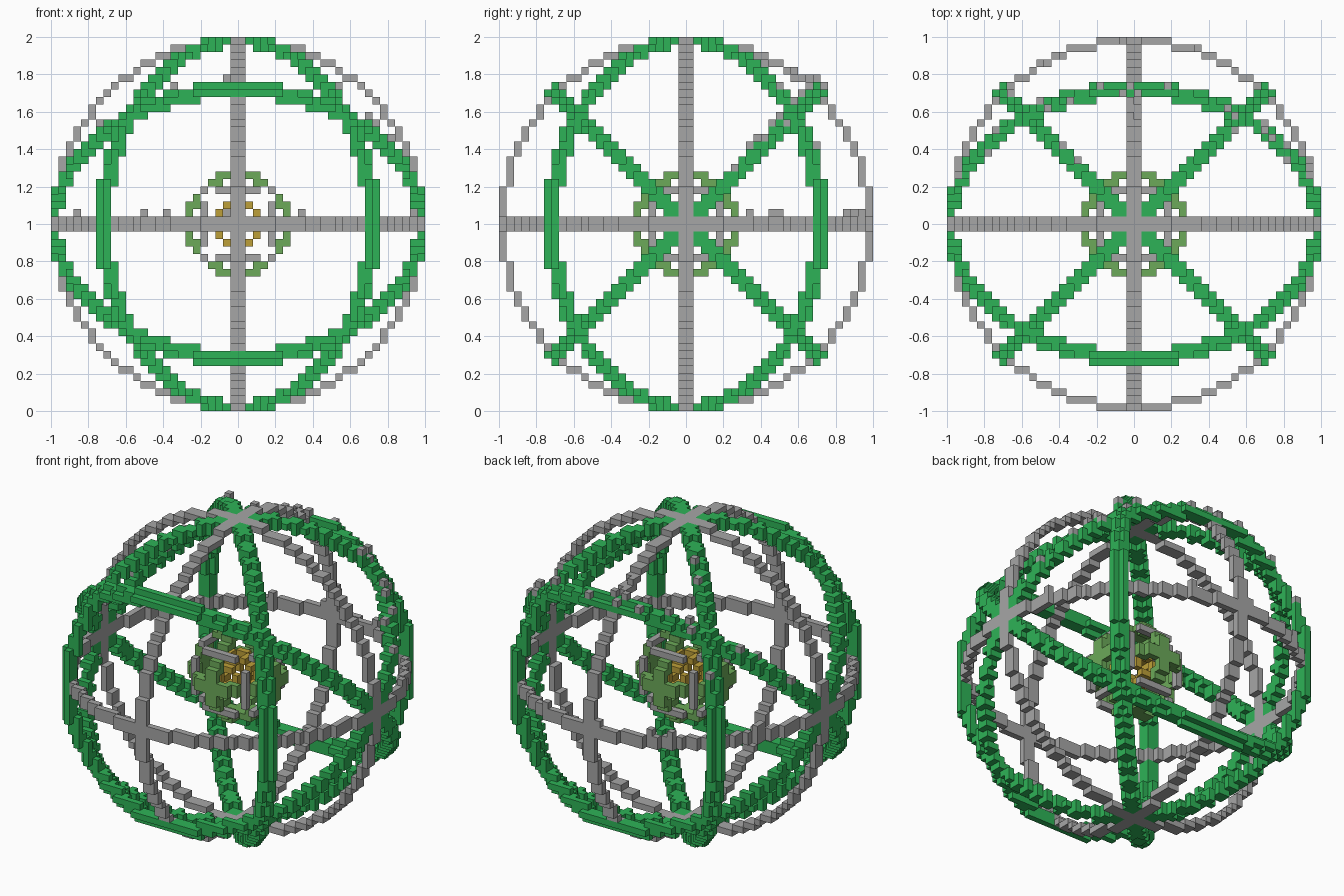
import bpy, bmesh, math, random
from itertools import product

if "Cube" in bpy.data.objects:
    bpy.data.objects.remove(bpy.data.objects["Cube"], do_unlink=True)

VOXEL = 0.04
HALF = 25
random.seed(4)


def material(name, rgb):
    mat = bpy.data.materials.new(name)
    mat.use_nodes = True
    mat.diffuse_color = (*rgb, 1)
    mat.node_tree.nodes["Principled BSDF"].inputs["Base Color"].default_value = (*rgb, 1)
    return mat


GREY = material("stone grey", (0.38, 0.38, 0.38))
GREEN = material("bright green", (0.027, 0.45, 0.095))
LEAF = material("leaf green", (0.15, 0.40, 0.10))
GOLD = material("gold", (0.51, 0.35, 0.04))

# Cells sit at half-integer centres; each belongs to one named part
cells = {}
span = [i + 0.5 for i in range(-HALF, HALF)]
inside = lambda a, b: math.hypot(a, b) < HALF


def on_circle(a, b):
    a, b = abs(a), abs(b)
    return inside(a, b) and not (inside(a + 1, b) and inside(a, b + 1))


def on_diagonal_circle(a, b, c):
    s = (abs(a) + abs(b)) / math.sqrt(2) * 0.965
    return 23.8 <= math.hypot(s, c) < 25.2


# Diagonal rings: two through the vertical poles, two through the side poles
for a, step, c in product(span, (-1, 0, 1), span):
    b = a + step
    if a * b > 0 and on_diagonal_circle(a, b, c):
        for sign in (-1, 1):
            cells[(a, sign * b, c)] = "upright_diagonal_rings"
            cells[(c, sign * b, a)] = "tilted_diagonal_rings"

# Main rings, one in each coordinate plane, two cells wide
for a, b in product(span, span):
    if on_circle(a, b):
        for w in (-0.5, 0.5):
            cells[(a, b, w)] = "level_ring"
            cells[(a, w, b)] = "front_ring"
            cells[(w, a, b)] = "side_ring"

# Loose blocks resting on the upper back of the frame
for x, y, z in list(cells):
    spot = (x, y, z + 1)
    if y > 3 and 0 < z < 23 and spot not in cells and random.random() < 0.1:
        cells[spot] = "loose_blocks"

# Core: a round cage with a cross in each opening and a small gold cage inside
core = [i + 0.5 for i in range(-7, 7)]
for p in product(core, core, core):
    r = math.sqrt(sum(v * v for v in p))
    low, mid, high = sorted(abs(v) for v in p)
    if 5.9 <= r < 7:
        if mid > 3.5:
            cells[p] = "core_cage"
        elif low < 1:
            cells[p] = "core_crosses"
    elif (low, mid, high) == (0.5, 1.5, 2.5):
        cells[p] = "core_heart"

PARTS = {
    "upright_diagonal_rings": GREEN, "tilted_diagonal_rings": GREEN,
    "level_ring": GREY, "front_ring": GREY, "side_ring": GREY,
    "loose_blocks": GREY, "core_cage": GREY,
    "core_crosses": LEAF, "core_heart": GOLD,
}


def build_part(name, mat):
    """Skin the cells of one part, leaving out faces between touching cells."""
    bm = bmesh.new()
    verts = {}

    def vert(p):
        if p not in verts:
            verts[p] = bm.verts.new((p[0] * VOXEL, p[1] * VOXEL, (p[2] + HALF) * VOXEL))
        return verts[p]

    for cell, part in cells.items():
        if part != name:
            continue
        for axis, side in product(range(3), (-1, 1)):
            neighbour = list(cell)
            neighbour[axis] += side
            if tuple(neighbour) in cells:
                continue
            u, v = (axis + 1) % 3, (axis + 2) % 3
            corners = []
            for du, dv in ((-1, -1), (1, -1), (1, 1), (-1, 1))[::side]:
                p = list(cell)
                p[axis] += side / 2
                p[u] += du / 2
                p[v] += dv / 2
                corners.append(vert(tuple(p)))
            bm.faces.new(corners)
    mesh = bpy.data.meshes.new(name)
    bm.to_mesh(mesh)
    bm.free()
    mesh.materials.append(mat)
    bpy.context.collection.objects.link(bpy.data.objects.new(name, mesh))


for part_name, part_material in PARTS.items():
    build_part(part_name, part_material)
